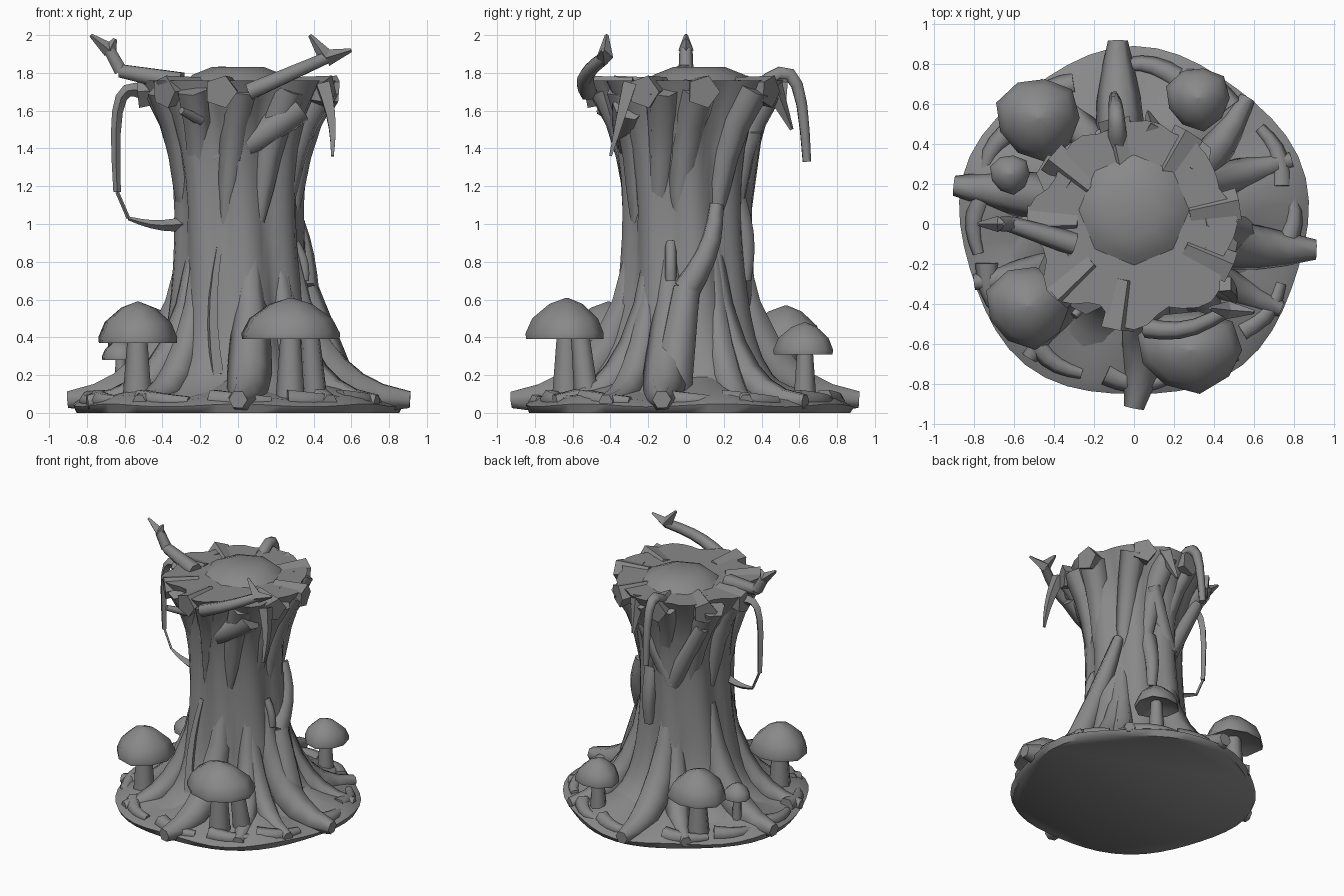
import bpy, bmesh, random
from math import sin, cos, exp, pi, tau, radians
from mathutils import Vector

random.seed(4)
cube = bpy.data.objects.get("Cube")
if cube:
    bpy.data.objects.remove(cube, do_unlink=True)

grey = bpy.data.materials.new("bark_grey")
grey.use_nodes = True
colour = (0.25, 0.25, 0.25, 1)
grey.diffuse_color = colour
grey.node_tree.nodes["Principled BSDF"].inputs["Base Color"].default_value = colour


def loft(name, rings):
    """Skin a list of equal rings and cap both ends."""
    bm = bmesh.new()
    rows = [[bm.verts.new(point) for point in ring] for ring in rings]
    count = len(rows[0])
    for lower, upper in zip(rows, rows[1:]):
        for i in range(count):
            j = (i + 1) % count
            bm.faces.new((lower[i], lower[j], upper[j], upper[i]))
    bm.faces.new(rows[0])
    bm.faces.new(rows[-1])
    bmesh.ops.recalc_face_normals(bm, faces=bm.faces)
    mesh = bpy.data.meshes.new(name)
    bm.to_mesh(mesh)
    bm.free()
    mesh.materials.append(grey)
    part = bpy.data.objects.new(name, mesh)
    bpy.context.collection.objects.link(part)
    bpy.ops.object.select_all(action='DESELECT')
    part.select_set(True)
    bpy.context.view_layer.objects.active = part
    bpy.ops.object.shade_smooth_by_angle(angle=radians(64))
    return part


def tube(name, path, radii, sides=6):
    """Tapered tube along a list of points."""
    points = [Vector(point) for point in path]
    rings, turn, previous = [], None, None
    for i, (point, radius) in enumerate(zip(points, radii)):
        ahead = points[min(i + 1, len(points) - 1)]
        behind = points[max(i - 1, 0)]
        tangent = (ahead - behind).normalized()
        if turn is None:
            turn = tangent.to_track_quat('Z', 'Y')
        else:
            turn = previous.rotation_difference(tangent) @ turn
        previous = tangent
        spokes = [Vector((cos(tau * k / sides), sin(tau * k / sides), 0)) for k in range(sides)]
        rings.append([point + turn @ spoke * radius for spoke in spokes])
    loft(name, rings)


def limb(name, start, end, thick, thin, bow=(0, 0, 0), sides=6, steps=5):
    """Tapered tube from start to end, pushed sideways in the middle by bow."""
    start, end, bow = Vector(start), Vector(end), Vector(bow)
    share = [i / steps for i in range(steps + 1)]
    path = [start.lerp(end, t) + bow * sin(pi * t) for t in share]
    tube(name, path, [thick + (thin - thick) * t for t in share], sides)


def polar(angle, radius, height):
    return Vector((radius * cos(angle), radius * sin(angle), height))


def trunk_radius(z):
    """Flared foot, narrow waist and spreading crown."""
    foot = 0.2 * exp(-2 * z) + 0.36 * exp(-10 * z)
    crown = 0.2 * (z / 1.77) ** 6
    return 0.29 + foot + crown


def bark(angle, z):
    """Rounded flutes with sharp valleys that twist upward."""
    flutes = 2 * abs(sin(4 * angle + z)) - 1
    ragged = 0.6 * sin(7 * angle) * (z / 1.77) ** 6
    return flutes + 0.4 * sin(3 * angle + 2 * z) + ragged


# Trunk
SIDES, LEVELS = 48, 14
around = [tau * k / SIDES for k in range(SIDES)]
rings = []
for level in range(LEVELS + 1):
    z = 0.03 + 1.73 * (level / LEVELS) ** 1.5
    rings.append([polar(a, trunk_radius(z) * (1 + 0.07 * bark(a, z)), z) for a in around])
loft("trunk", rings)

# Raised heartwood in the middle of the top
crown = [(0.3, 1.74), (0.24, 1.79), (0.14, 1.83)]
heartwood = loft("heartwood", [[polar(tau * k / 8, r, z) for k in range(8)] for r, z in crown])
heartwood.location.y = 0.07

# Uneven ground disc sloping up to the trunk
edge = [(0.85, 0), (0.87, 0.04), (0.8, 0.08), (0.6, 0.12), (0.4, 0.2)]
loft("ground", [[polar(a, r + 0.02 * sin(5 * a), z * (1 + 0.2 * sin(7 * a))) for a in around]
                for r, z in edge])

# Roots sweeping out of the trunk: the four long ones reach past the edge
long_roots = [-8, -90, 168, 95]
short_roots = [48, 22, -30, -55, -128, -160, 125]
for i, degrees in enumerate(long_roots + short_roots):
    main = degrees in long_roots
    reach, width, tip = (0.92, 0.12, 0.05) if main else (0.85, 0.09, 0.04)
    swirl = random.uniform(0.1, 0.3) * random.choice((-1, 1))
    path, radii = [], []
    for step in range(7):
        t = step / 6
        radius = 0.28 + (reach - 0.28) * t ** 1.5
        height = tip + 0.02 + 0.8 * (1 - t) ** 2.5
        path.append(polar(radians(degrees) + swirl * (1 - t), radius, height))
        radii.append(tip + (width - tip) * sin(pi * t))
    tube(f"root_{i + 1}", path, radii)

# Splayed bark strips forming the ragged rim
STRIPS = 11
for i in range(STRIPS):
    angle = tau * i / STRIPS + random.uniform(0.1, 0.3)
    spread = random.uniform(0, 0.05)
    width = random.uniform(0.08, 0.11)
    path, radii = [], []
    for step in range(5):
        t = step / 4
        z = 1 + 0.72 * t
        path.append(polar(angle - 0.3 * (1 - t), trunk_radius(z) - 0.04 + spread * t * t, z))
        radii.append(0.03 + (width - 0.03) * t ** 0.5)
    tube(f"bark_strip_{i + 1}", path, radii)

# Broken flaps lying across the rim
for i, degrees in enumerate((10, -25, -100, -138, 178, 58, 100, 140)):
    angle = radians(degrees)
    limb(f"rim_flap_{i + 1}", polar(angle, 0.28, 1.72), polar(angle, 0.53, 1.7), 0.06, 0.09, sides=5, steps=2)

# Loose slabs round the edge of the ground
SLABS = 12
for i in range(SLABS):
    angle = tau * i / SLABS + random.uniform(-0.1, 0.1)
    limb(f"edge_slab_{i + 1}", polar(angle - 0.2, 0.76, 0.07), polar(angle + 0.2, 0.79, 0.06),
         0.06, 0.03, polar(angle, 0.04, 0))

# Forked branch at the front of the rim
fork = (0.47, -0.43, 1.88)
limb("front_branch", (0.06, -0.52, 1.7), fork, 0.05, 0.035, (0, -0.05, 0))
limb("front_fork_upper", fork, (0.38, -0.42, 2), 0.045, 0.01, sides=4)
limb("front_fork_outer", fork, (0.6, -0.44, 1.92), 0.045, 0.01, sides=4)
limb("front_spike", (0.45, -0.3, 1.74), (0.5, -0.4, 1.36), 0.05, 0.01, (0.02, 0, 0), sides=4)

# Upright side branch with its hanging vine, thread and stub
elbow = (-0.62, 0, 1.81)
horn = (-0.68, 0, 1.92)
vine_end = (-0.64, 0, 1.17)
stub_end = (-0.58, 0, 1.03)
limb("side_branch", (-0.3, -0.1, 1.75), elbow, 0.06, 0.04)
limb("side_horn", elbow, horn, 0.04, 0.035)
limb("side_horn_tip", horn, (-0.78, 0, 2), 0.04, 0.01, sides=4)
limb("side_horn_fork", horn, (-0.65, 0, 1.98), 0.04, 0.01, sides=4)
limb("side_vine", (-0.5, 0, 1.7), vine_end, 0.04, 0.02, (-0.06, 0, 0.2), sides=4, steps=7)
limb("side_thread", vine_end, stub_end, 0.01, 0.01, sides=4)
limb("side_stub", (-0.28, -0.1, 1), stub_end, 0.04, 0.01, (0, 0, -0.02), sides=4)

# Arching vine and spike at the back
limb("back_vine", (-0.08, 0.38, 1.71), (-0.1, 0.64, 1.33), 0.05, 0.025, (0, 0.06, 0.25), steps=7)
limb("back_spike", (0.1, 0.45, 1.75), (0.07, 0.56, 1.5), 0.06, 0.01, sides=4)

# Creepers and knots on the trunk
limb("left_creeper_upper", (0.28, 0.16, 1.1), (0.35, 0, 0.65), 0.04, 0.08, (0.02, 0.04, 0))
limb("left_creeper_lower", (0.35, 0, 0.65), (0.53, -0.08, 0.1), 0.08, 0.12)
limb("front_creeper", (-0.26, -0.18, 1.3), (0.32, -0.3, 1.62), 0.05, 0.09, (0, -0.06, -0.05))
limb("back_creeper_right", (-0.08, 0.28, 1.05), (-0.34, 0.28, 1.55), 0.07, 0.05)
limb("back_creeper_left", (-0.08, 0.28, 1.05), (0.12, 0.36, 1.5), 0.07, 0.05)
limb("back_knot", (0.1, 0.26, 1.12), (0.1, 0.31, 0.7), 0.07, 0.04, (0, 0.03, 0))
limb("left_knot", (0.3, -0.08, 0.9), (0.35, -0.08, 0.7), 0.03, 0.03, (0.02, 0, 0))
limb("front_splinter", (-0.1, -0.3, 0.88), (-0.11, -0.45, 0.2), 0.02, 0.04, (-0.03, 0, 0), sides=4)
limb("rim_twig", (-0.2, -0.35, 1.55), (-0.3, -0.46, 1.6), 0.03, 0.02)


def mushroom(name, x, y, size, rim, stretch=1):
    """Faceted dome cap with a hollow underside on a flared stem."""
    centre = Vector((x, y, rim))
    under = [(0.25, 0.03), (0.7, 0.01), (0.98, -0.01)]
    dome = [(cos(t) ** 1.4, size * sin(t)) for t in (0.1, 0.5, 1, 1.5)]
    cap = []
    for scale, height in under + dome:
        ring = [polar(tau * k / 9, size * scale * (1 + 0.07 * sin(2 * k)), height) for k in range(9)]
        cap.append([centre + Vector((p.x * stretch, p.y, p.z)) for p in ring])
    loft(name + "_cap", cap)
    limb(name + "_stem", (x, y, 0.04), (x, y, rim + 0.05), size * 0.4, size * 0.25, sides=7)


mushroom("right_front_mushroom", -0.53, -0.41, 0.21, 0.38)
mushroom("left_front_mushroom", 0.28, -0.63, 0.21, 0.4, 1.25)
mushroom("right_back_mushroom", -0.48, 0.53, 0.21, 0.36)
mushroom("left_back_mushroom", 0.32, 0.63, 0.16, 0.32)
mushroom("small_mushroom", -0.62, 0.25, 0.1, 0.29)
limb("left_front_second_stem", (0.41, -0.52, 0.04), (0.38, -0.56, 0.43), 0.07, 0.05, sides=7)
